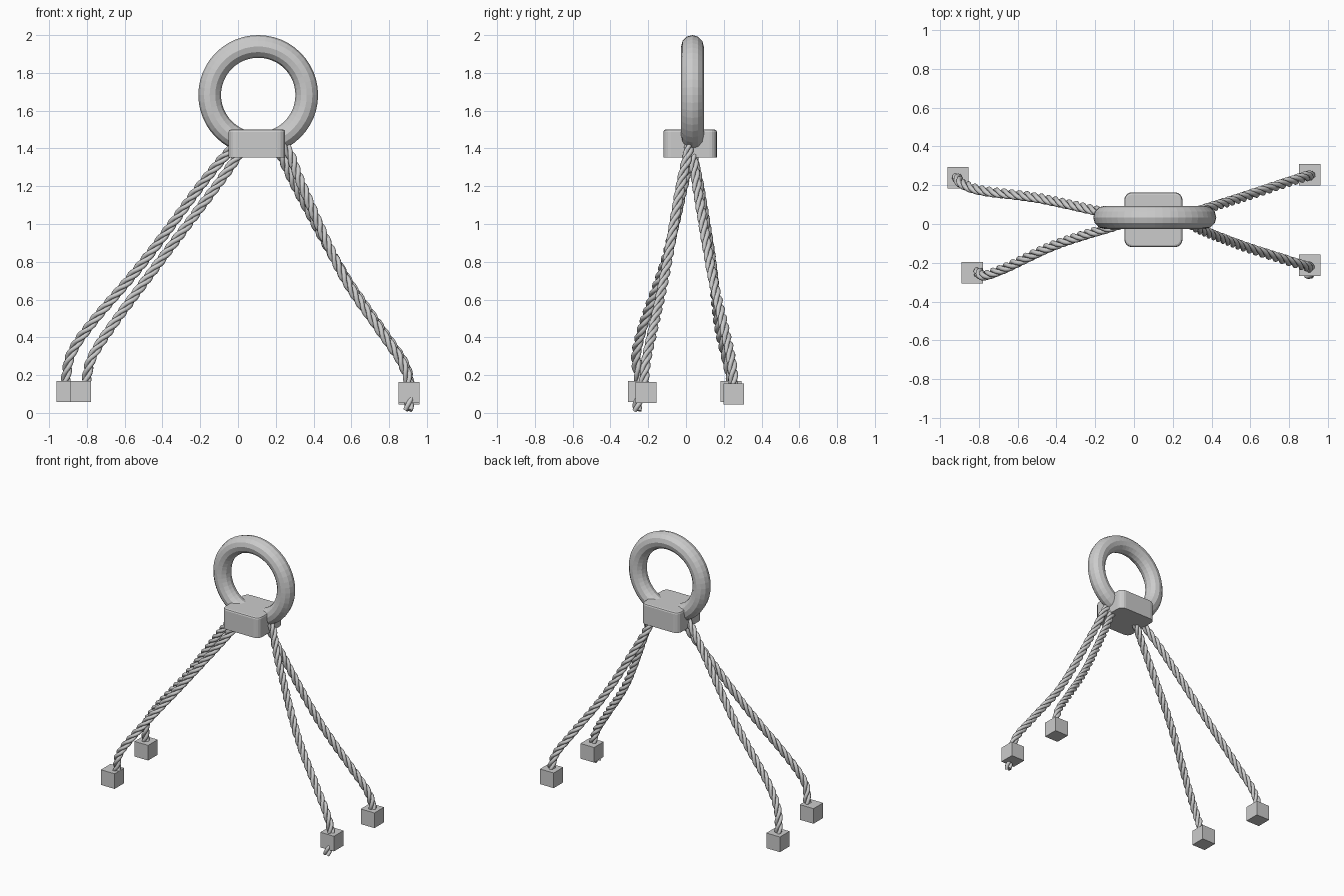
import bpy, bmesh, math
from mathutils import Vector

if "Cube" in bpy.data.objects:
    bpy.data.objects.remove(bpy.data.objects["Cube"])


def spline_points(pts, spacing=0.008):
    """Evenly spaced points on a Catmull-Rom curve through pts."""
    p = [Vector(q) for q in pts]
    p = [2 * p[0] - p[1]] + p + [2 * p[-1] - p[-2]]
    fine = []
    for a, b, c, d in zip(p, p[1:], p[2:], p[3:]):
        for i in range(40):
            t = i / 40
            fine.append(0.5 * (2 * b + (c - a) * t + (2 * a - 5 * b + 4 * c - d) * t * t
                               + (3 * b - a - 3 * c + d) * t ** 3))
    fine.append(p[-2])
    out, run = [fine[0]], 0.0
    for a, b in zip(fine, fine[1:]):
        run += (b - a).length
        if run >= spacing:
            out.append(b)
            run = 0.0
    return out


def rope(name, pts, strands=3, offset=0.0145, radius=0.0125, pitch=0.18):
    """Strands wound as helices around a smooth path."""
    path = spline_points(pts)
    cu = bpy.data.curves.new(name, 'CURVE')
    cu.dimensions = '3D'
    cu.bevel_depth = radius
    cu.bevel_resolution = 2
    cu.use_fill_caps = True
    for s in range(strands):
        sp = cu.splines.new('POLY')
        sp.points.add(len(path) - 1)
        dist = 0.0
        for i, p in enumerate(path):
            tan = (path[min(i + 1, len(path) - 1)] - path[max(i - 1, 0)]).normalized()
            u = tan.cross(Vector((0, 1, 0))).normalized()
            v = tan.cross(u)
            if i:
                dist += (p - path[i - 1]).length
            a = 2 * math.pi * (dist / pitch + s / strands)
            q = p + offset * (math.cos(a) * u + math.sin(a) * v)
            sp.points[i].co = (*q, 1)
    ob = bpy.data.objects.new(name, cu)
    bpy.context.collection.objects.link(ob)
    bpy.ops.object.select_all(action='DESELECT')
    ob.select_set(True)
    bpy.context.view_layer.objects.active = ob
    bpy.ops.object.convert(target='MESH')
    bpy.ops.object.shade_smooth_by_angle(angle=math.radians(60))


def box(name, loc, size, corner=0.0, top=0.0):
    """Box with optional rounded upright corners and top rim."""
    bm = bmesh.new()
    bmesh.ops.create_cube(bm, size=1)
    bmesh.ops.scale(bm, vec=size, verts=bm.verts)
    if corner:
        edges = [e for e in bm.edges if abs(e.verts[0].co.z - e.verts[1].co.z) > 1e-4]
        bmesh.ops.bevel(bm, geom=edges, offset=corner, segments=4, profile=0.5, affect='EDGES')
    if top:
        edges = [e for e in bm.edges if all(v.co.z > size[2] / 2 - 1e-4 for v in e.verts)]
        bmesh.ops.bevel(bm, geom=edges, offset=top, segments=2, profile=0.5, affect='EDGES')
    me = bpy.data.meshes.new(name)
    bm.to_mesh(me)
    bm.free()
    ob = bpy.data.objects.new(name, me)
    ob.location = loc
    bpy.context.collection.objects.link(ob)


# Hanging ring
bpy.ops.mesh.primitive_torus_add(location=(0.107, 0.034, 1.683), rotation=(math.pi / 2, 0, 0),
                                 major_radius=0.257, minor_radius=0.06,
                                 major_segments=48, minor_segments=12)
bpy.context.object.name = "ring"

# Clamp block under the ring
box("clamp_block", (0.1, 0.022, 1.426), (0.3, 0.283, 0.148), 0.04, 0.012)

# Four twisted ropes; the right pair crosses just under the block
rope("rope_back_left", [(0.02, 0.03, 1.44), (-0.06, 0.035, 1.37), (-0.2, 0.07, 1.20),
                        (-0.5, 0.135, 0.80), (-0.77, 0.17, 0.48), (-0.88, 0.205, 0.32),
                        (-0.91, 0.235, 0.19), (-0.91, 0.24, 0.10)])
rope("rope_front_left", [(0.05, 0.03, 1.42), (0.0, 0.02, 1.36), (-0.1, -0.01, 1.22),
                         (-0.4, -0.105, 0.82), (-0.66, -0.225, 0.47), (-0.77, -0.265, 0.30),
                         (-0.80, -0.25, 0.19), (-0.81, -0.25, 0.10)])
rope("rope_back_right", [(0.18, 0.02, 1.44), (0.23, 0.035, 1.36), (0.31, 0.06, 1.19),
                         (0.55, 0.135, 0.75), (0.76, 0.205, 0.44), (0.87, 0.24, 0.28),
                         (0.905, 0.25, 0.18), (0.905, 0.25, 0.09)])
rope("rope_front_right", [(0.22, 0.02, 1.45), (0.275, 0.01, 1.37), (0.345, -0.03, 1.19),
                          (0.55, -0.11, 0.74), (0.75, -0.175, 0.44), (0.86, -0.21, 0.28),
                          (0.905, -0.225, 0.16), (0.905, -0.255, 0.05), (0.90, -0.262, 0.012)])

# End cubes on the ropes
for name, loc in (("end_cube_back_left", (-0.907, 0.238, 0.113)),
                  ("end_cube_front_left", (-0.834, -0.252, 0.113)),
                  ("end_cube_back_right", (0.905, 0.253, 0.1)),
                  ("end_cube_front_right", (0.905, -0.212, 0.108))):
    box(name, loc, (0.11, 0.11, 0.11))
